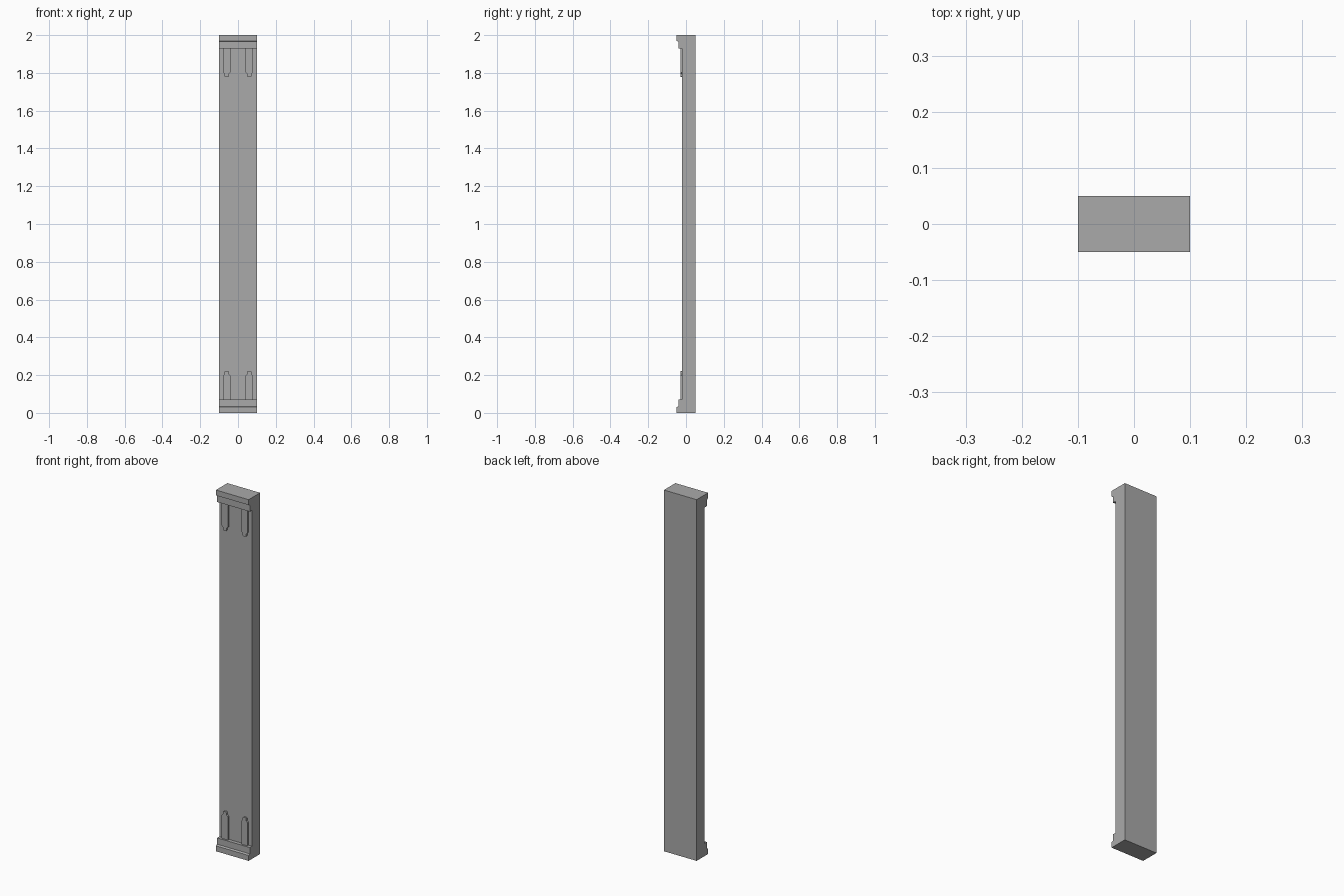
import bpy
import bmesh

cube = bpy.data.objects.get("Cube")
if cube:
    bpy.data.objects.remove(cube, do_unlink=True)

# One plain grey for the whole pilaster
GREY = (0.4, 0.4, 0.4, 1.0)
grey = bpy.data.materials.new("stone grey")
grey.use_nodes = True
grey.diffuse_color = GREY
grey.node_tree.nodes["Principled BSDF"].inputs["Base Color"].default_value = GREY


def extrude_profile(name, points, offset):
    """Extrude a closed outline of 3D points along offset into a solid."""
    bm = bmesh.new()
    face = bm.faces.new([bm.verts.new(p) for p in points])
    result = bmesh.ops.extrude_face_region(bm, geom=[face])
    moved = [v for v in result["geom"] if isinstance(v, bmesh.types.BMVert)]
    bmesh.ops.translate(bm, verts=moved, vec=offset)
    bmesh.ops.recalc_face_normals(bm, faces=bm.faces)
    mesh = bpy.data.meshes.new(name)
    bm.to_mesh(mesh)
    bm.free()
    mesh.materials.append(grey)
    obj = bpy.data.objects.new(name, mesh)
    bpy.context.collection.objects.link(obj)
    return obj


HALF_WIDTH, BACK, SHAFT_FRONT, HEIGHT = 0.1, 0.05, -0.02, 2.0

# Shaft with stepped base and capital, as one side profile
lower = [(-0.05, 0), (-0.05, 0.03), (-0.04, 0.035), (-0.04, 0.07), (SHAFT_FRONT, 0.07)]
upper = [(y, HEIGHT - z) for y, z in reversed(lower)]
outline = lower + upper + [(BACK, HEIGHT), (BACK, 0)]
extrude_profile("pilaster_shaft", [(-HALF_WIDTH, y, z) for y, z in outline],
                (2 * HALF_WIDTH, 0, 0))

# Raised tabs with narrow tips, paired above the base and below the capital
half_tab = [(0.019, 0.065), (0.019, 0.198), (0.011, 0.206), (0.011, 0.218), (0.007, 0.222)]
tab = half_tab + [(-x, z) for x, z in reversed(half_tab)]
for side, x_mid in (("right", -0.06), ("left", 0.06)):
    for level in ("lower", "upper"):
        points = [(x_mid + x, -0.03, z if level == "lower" else HEIGHT - z)
                  for x, z in tab]
        extrude_profile(f"{level}_{side}_tab", points, (0, 0.015, 0))
